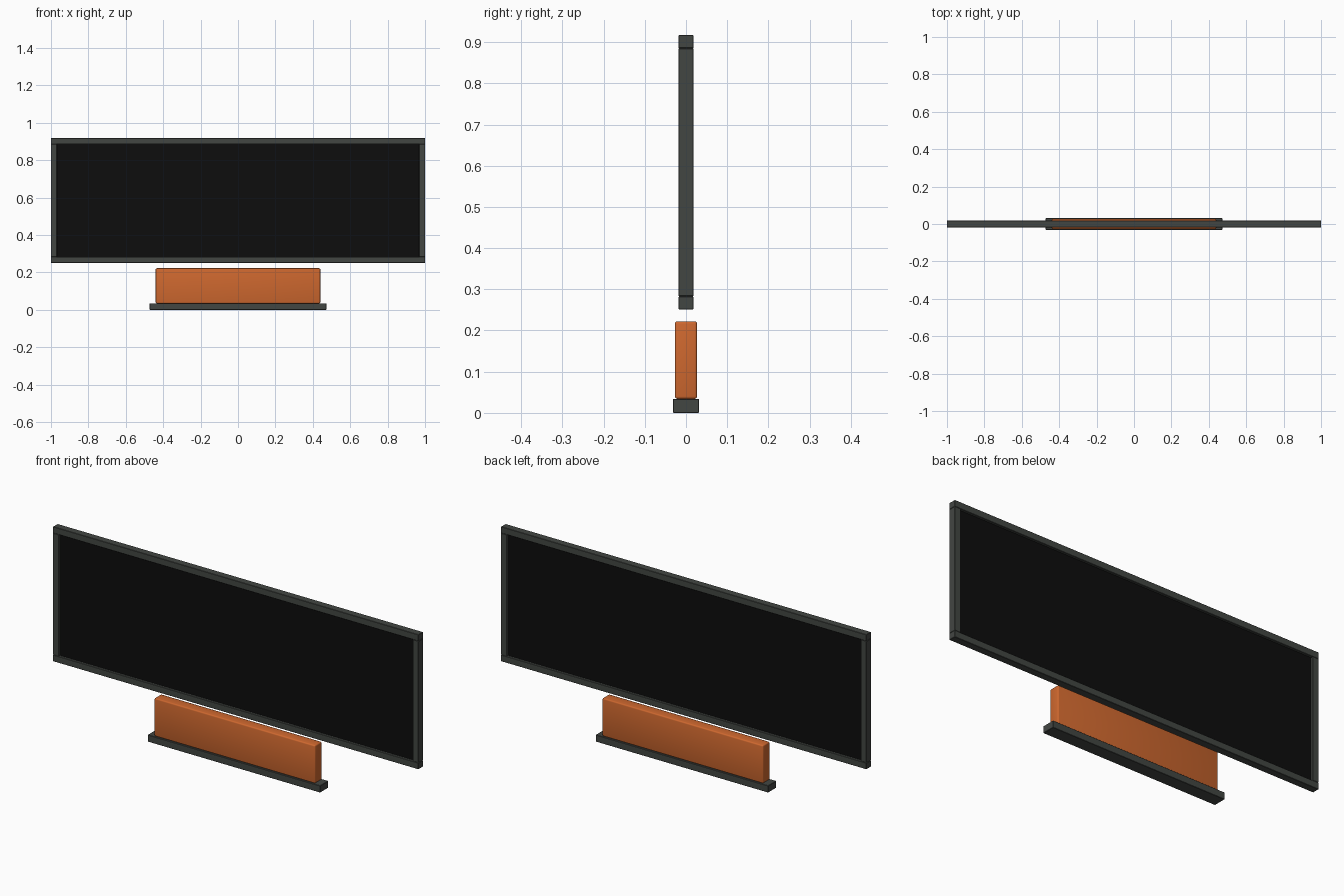
import bpy

if "Cube" in bpy.data.objects:
    bpy.data.objects.remove(bpy.data.objects["Cube"])


def material(name, rgb):
    m = bpy.data.materials.new(name)
    m.diffuse_color = (*rgb, 1.0)
    m.use_nodes = True
    m.node_tree.nodes["Principled BSDF"].inputs["Base Color"].default_value = m.diffuse_color
    return m


GREY = material("dark grey", (0.055, 0.061, 0.055))
BLACK = material("screen black", (0.004, 0.004, 0.004))
ORANGE = material("orange", (0.62, 0.138, 0.028))


def box(name, x, y, z, mat, bevel=0.0, segments=1):
    """Box spanning the (min, max) ranges x, y, z with optional bevelled edges."""
    spans = (x, y, z)
    bpy.ops.mesh.primitive_cube_add(size=1, location=[(a + b) / 2 for a, b in spans])
    ob = bpy.context.object
    ob.name = name
    ob.scale = [b - a for a, b in spans]
    bpy.ops.object.transform_apply(location=False, rotation=False, scale=True)
    ob.data.materials.append(mat)
    if bevel:
        mod = ob.modifiers.new("bevel", 'BEVEL')
        mod.width = bevel
        mod.segments = segments
        bpy.ops.object.modifier_apply(modifier=mod.name)
        bpy.ops.object.shade_smooth_by_angle()
    return ob


BOTTOM, TOP, RAIL, HALF = 0.251, 0.917, 0.032, 0.018

# screen panel, recessed on both sides of the frame
box("screen_panel", (-0.975, 0.975), (-0.006, 0.006),
    (BOTTOM + 0.02, TOP - 0.02), BLACK)

# frame: full-width rails with stiles between them
for name, z in (("bottom_rail", BOTTOM), ("top_rail", TOP - RAIL)):
    box(name, (-1, 1), (-HALF, HALF), (z, z + RAIL), GREY, 0.0015)
for name, x in (("left_stile", -1), ("right_stile", 1 - RAIL)):
    box(name, (x, x + RAIL), (-HALF, HALF),
        (BOTTOM + RAIL, TOP - RAIL), GREY, 0.0015)

# orange pedestal block on its foot
box("pedestal", (-0.44, 0.44), (-0.027, 0.027), (0.034, 0.222), ORANGE, 0.006, 3)
box("foot", (-0.472, 0.472), (-0.032, 0.032), (0, 0.034), GREY, 0.0015)
